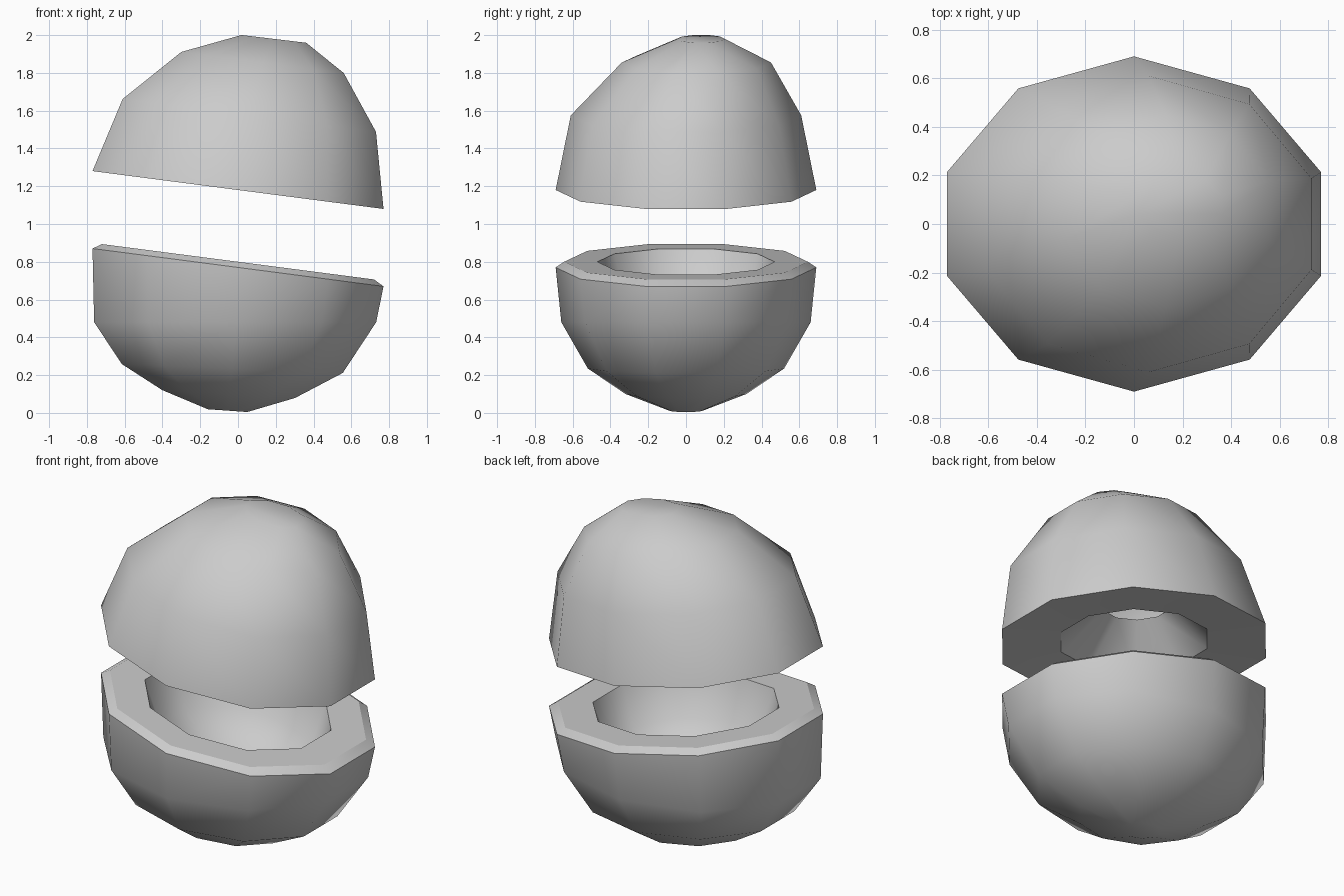
import bpy
import bmesh
import math

SIDES = 10

cube = bpy.data.objects.get("Cube")
if cube:
    bpy.data.objects.remove(cube, do_unlink=True)

grey = bpy.data.materials.new("plain grey")
grey.use_nodes = True
grey.diffuse_color = (0.6, 0.6, 0.6, 1)
shader = grey.node_tree.nodes["Principled BSDF"]
shader.inputs["Base Color"].default_value = grey.diffuse_color
shader.inputs["Roughness"].default_value = 0.7


def tilted_loft(name, rings, sharp):
    """Skin a stack of tilted ten-sided rings and cap both ends.

    Each ring is (centre x, centre y, z, radius x, radius y, slope along x).
    Rings listed in sharp keep a hard edge.
    """
    bm = bmesh.new()
    loops = []
    for cx, cy, z, rx, ry, slope in rings:
        loop = []
        for i in range(SIDES):
            a = math.pi / 2 + math.tau * i / SIDES
            dx = rx * math.cos(a)
            loop.append(bm.verts.new((cx + dx, cy + ry * math.sin(a), z + slope * dx)))
        loops.append(loop)
    for low, high in zip(loops, loops[1:]):
        for i in range(SIDES):
            j = (i + 1) % SIDES
            bm.faces.new((low[i], low[j], high[j], high[i]))
    bm.faces.new(loops[0])
    bm.faces.new(loops[-1])
    bmesh.ops.recalc_face_normals(bm, faces=bm.faces)
    for face in bm.faces:
        face.smooth = True
    for k in sharp:
        for i in range(SIDES):
            bm.edges.get((loops[k][i], loops[k][i - 1])).smooth = False
    mesh = bpy.data.meshes.new(name)
    bm.to_mesh(mesh)
    bm.free()
    mesh.materials.append(grey)
    obj = bpy.data.objects.new(name, mesh)
    bpy.context.collection.objects.link(obj)
    return obj


def cut_ring(z, scale, cx=0):
    """Ring parallel to the slanted cut, as a fraction of the widest outline."""
    return (cx, 0, z, 0.81 * scale, 0.69 * scale, -0.13)


# Upper half: dome, slanted underside, conical opening and hollow crown
tilted_loft("upper_shell", [
    (0.19, 0.08, 1.98, 0.18, 0.125, -0.12),
    (0.13, 0.055, 1.855, 0.452, 0.395, -0.13),
    (0.06, 0, 1.575, 0.705, 0.61, -0.13),
    cut_ring(1.18, 1),
    cut_ring(1.20, 0.555),
    cut_ring(1.43, 0.25, -0.02),
    cut_ring(1.45, 0.6, 0.04),
    (0.08, 0.02, 1.62, 0.45, 0.38, -0.13),
    (0.13, 0.05, 1.78, 0.25, 0.2, -0.13),
], sharp=(3, 4, 5, 6))

# Lower half: rounded base, chamfered slanted rim and shallow bowl
tilted_loft("lower_shell", [
    (-0.055, 0, 0.012, 0.11, 0.09, -0.07),
    (-0.05, 0, 0.10, 0.37, 0.32, -0.06),
    (-0.03, 0, 0.235, 0.615, 0.52, -0.04),
    (-0.015, 0, 0.48, 0.785, 0.66, 0),
    cut_ring(0.77, 1),
    cut_ring(0.80, 0.935),
    cut_ring(0.80, 0.68),
    cut_ring(0.56, 0.57),
    cut_ring(0.43, 0.34),
    cut_ring(0.38, 0.12),
], sharp=(4, 5, 6))
